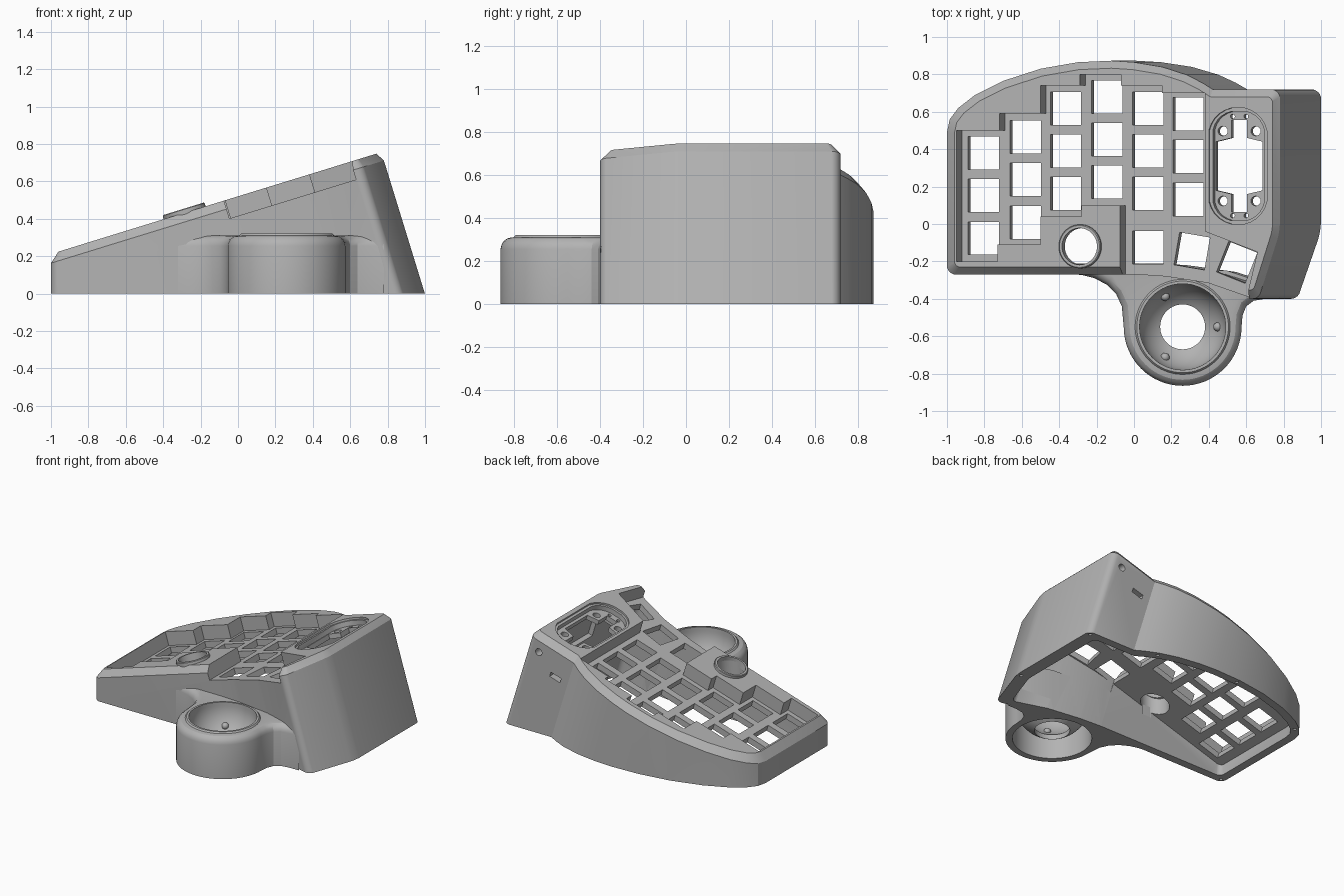
import bpy, bmesh, math
from mathutils import Vector, Matrix

cube = bpy.data.objects.get("Cube")
if cube:
    bpy.data.objects.remove(cube)

TILT = math.atan(0.308)
SLOPE, RISE = 0.308, 0.52
NORMAL = Vector((-math.sin(TILT), 0, math.cos(TILT)))

grey = bpy.data.materials.new("plain grey")
grey.use_nodes = True
grey.diffuse_color = (0.45, 0.45, 0.45, 1)
grey.node_tree.nodes["Principled BSDF"].inputs["Base Color"].default_value = grey.diffuse_color


# ---- helpers ----
def plane(x, y, d):
    """Point above (x, y) on the tilted deck plane, d along its normal."""
    return Vector((x, y, RISE + SLOPE * x + d / math.cos(TILT)))


def offset(pts, dist):
    """Inset a counter-clockwise outline."""
    out = []
    for i, p in enumerate(pts):
        p, a, b = Vector(p), Vector(pts[i - 1]), Vector(pts[(i + 1) % len(pts)])
        e, f = (p - a).normalized(), (b - p).normalized()
        n, m = Vector((-e.y, e.x)), Vector((-f.y, f.x))
        out.append(p + (n + m) * dist / (1 + n.dot(m)))
    return out


def fillet(pts, corners, r, steps=5):
    """Round the listed corners of an outline."""
    out = []
    for i, p in enumerate(pts):
        p = Vector(p)
        if i not in corners:
            out.append(p)
            continue
        a = p + (Vector(pts[i - 1]) - p).normalized() * r
        b = p + (Vector(pts[(i + 1) % len(pts)]) - p).normalized() * r
        for s in range(steps + 1):
            t = s / steps
            out.append(a * (1 - t) ** 2 + p * 1.2 * t * (1 - t) + (a + b) * 0.4 * t * (1 - t) + b * t * t)
    return out


def rect(cx, cy, w, h, r=0, turn=0):
    c, s = math.cos(turn), math.sin(turn)
    pts = [(cx + c * x - s * y, cy + s * x + c * y)
           for x, y in ((-w / 2, -h / 2), (w / 2, -h / 2), (w / 2, h / 2), (-w / 2, h / 2))]
    return fillet(pts, range(4), r) if r else pts


def circle(cx, cy, r, n=32):
    return [(cx + r * math.cos(2 * math.pi * i / n), cy + r * math.sin(2 * math.pi * i / n)) for i in range(n)]


def skin(bm, layers):
    """Quad strips through matching rings; returns the rings."""
    rings = [[bm.verts.new(p) for p in layer] for layer in layers]
    n = len(rings[0])
    for lo, hi in zip(rings, rings[1:]):
        for i in range(n):
            j = (i + 1) % n
            bm.faces.new((lo[i], lo[j], hi[j], hi[i]))
    return rings


def tilted(pts, base, lo, hi):
    """Layers of a prism along the deck normal; outline read on plane base."""
    return [[plane(x, y, base) + NORMAL * (d - base) for x, y in pts] for d in (lo, hi)]


def upright(pts, lo, hi):
    return [[Vector((x, y, z)) for x, y in pts] for z in (lo, hi)]


def finish(name, bm):
    bmesh.ops.triangulate(bm, faces=bm.faces[:])
    bmesh.ops.recalc_face_normals(bm, faces=bm.faces[:])
    me = bpy.data.meshes.new(name)
    bm.to_mesh(me)
    bm.free()
    ob = bpy.data.objects.new(name, me)
    bpy.context.collection.objects.link(ob)
    me.materials.append(grey)
    return ob


def solid(name, *parts):
    bm = bmesh.new()
    for layers in parts:
        rings = skin(bm, layers)
        bm.faces.new(rings[0][::-1])
        bm.faces.new(rings[-1])
    return finish(name, bm)


def lathe(name, profile, matrix):
    bm = bmesh.new()
    vs = [bm.verts.new((r, 0, z)) for r, z in profile]
    es = [bm.edges.new((vs[i - 1], vs[i])) for i in range(len(vs))]
    bmesh.ops.spin(bm, geom=vs + es, cent=(0, 0, 0), axis=(0, 0, 1), angle=2 * math.pi, steps=64)
    bmesh.ops.remove_doubles(bm, verts=bm.verts[:], dist=1e-4)
    bm.transform(matrix)
    return finish(name, bm)


def cut(ob, *cutters):
    bpy.context.view_layer.objects.active = ob
    for c in cutters:
        c.hide_render = True
        mod = ob.modifiers.new("cut", 'BOOLEAN')
        mod.operation, mod.solver, mod.object = 'DIFFERENCE', 'EXACT', c
        bpy.ops.object.modifier_apply(modifier=mod.name)


# ---- case body: tilted deck lofted to the ground ----
OUTLINE = [(-1, -.27), (0, -.27), (.15, -.28), (.38, -.315), (.662, -.413), (.78, -.04), (.78, .72),
           (.42, .72), (.365, .755), (.28, .798), (.15, .84), (0, .865), (-.12, .873), (-.3, .865),
           (-.5, .83), (-.7, .765), (-.85, .69), (-.94, .62), (-.985, .56), (-1, .49)]


def ring(inset, d, r):
    return [plane(p.x, p.y, d) for p in fillet(offset(OUTLINE, inset), (0, 4, 5, 6), r)]


def ground(points, z=0):
    """Drop deck points to the ground; walls lean out away from the low end."""
    return [Vector((p.x + SLOPE * (p.z - z) * min(1, (p.x + 1) / 0.9), p.y, z)) for p in points]


shoulder = ring(0, -0.047, 0.04)
body = solid("case_body", [ground(shoulder), shoulder, ring(0.04, 0, 0.025)])
inner = ring(0.06, -0.145, 0.03)
cavity = solid("cavity_cutter", [ground(inner, -0.02), inner])

# stepped key well, open at the thumb end
WELL = [(-.95, -.2), (-.73, -.2), (-.73, -.11), (-.5, -.11), (-.5, .04), (-.28, .04), (-.28, .1),
        (-.075, .1), (-.075, -.6), (.56, -.6), (.605, -.38), (.66, -.15), (.38, -.04), (.38, .7),
        (.15, .7), (.15, .74), (-.07, .74), (-.07, .8), (-.29, .8), (-.29, .74), (-.5, .74),
        (-.5, .59), (-.72, .59), (-.72, .5), (-.95, .5)]
well = solid("well_cutter", tilted(WELL, 0, -0.1, 0.2))

# key openings: six columns of three, plus a fanned thumb row
keys = [(x, top - 0.228 * row, 0) for x, top in
        ((-.805, .38), (-.58, .465), (-.365, .618), (-.145, .68), (.075, .618), (.29, .588)) for row in range(3)]
keys += [(.075, -.125, 0), (.31, -.145, -.17), (.55, -.205, -.38)]
key_holes = solid("key_cutter", *[tilted(rect(x, y, .165, .176, 0, a), -0.1, -0.22, -0.09) for x, y, a in keys])

# round control opening
dial_hole = solid("dial_cutter", upright(circle(-.285, -.12, .098, 48), 0.23, 0.7))

# module seat and pocket with cross-shaped opening and screw holes
MX, MY = .555, .31
seat = solid("seat_cutter", tilted(rect(MX, MY, .31, .62, .12), 0, -0.014, 0.1))
pocket = solid("pocket_cutter", tilted(rect(MX, MY, .275, .585, .1), 0, -0.05, 0.1))
under = solid("under_cutter", tilted(rect(MX, MY, .31, .6), 0, -0.3, -0.085))
quarter = [(.042, -.245), (.042, -.15), (.125, -.13), (.125, .13), (.042, .15), (.042, .245)]
cross = [(MX + .008 + x, MY + y) for x, y in quarter] + [(MX + .008 - x, MY - y) for x, y in quarter]
cross_hole = solid("cross_cutter", tilted(cross, -0.05, -0.2, 0))
screws = solid("screw_cutter", *[
    tilted(circle(MX + .008 + sx * dx, MY + sy * dy, r, 16), -0.05, -0.2, 0)
    for dx, dy, r in ((.088, .187, .026), (.036, .265, .012)) for sx in (-1, 1) for sy in (-1, 1)])

# socket and jack in the rear wall, screw holes along the bottom rim
port = [plane(x, 0, -0.25) for x in (.535, .62)]
slot = [[p + NORMAL * h + Vector((0, y, 0)) for p, h in
         ((port[0], 0), (port[1], 0), (port[1], .035), (port[0], .035))] for y in (.6, .8)]
jack = [[Vector((x, y, z)) for x, z in circle(.71, .605, .026, 20)] for y in (.6, .8)]
ports = solid("port_cutter", slot, jack)
rim = ground([plane(p.x, p.y, -0.05) for p in offset(OUTLINE, 0.03)])
rim_holes = solid("rim_cutter", *[upright(circle(rim[i].x, rim[i].y, .012, 12), -0.05, 0.03)
                                  for i in (0, 5, 6, 9, 13, 17)])

cut(body, cavity, well, key_holes, dial_hole, seat, pocket, under, cross_hole, screws, ports, rim_holes)

# ---- collar round the dial opening ----
frame = Matrix.Translation(plane(-.285, -.12, 0)) @ Matrix.Rotation(-TILT, 4, 'Y')
collar = lathe("dial_collar", [(.098, -.03), (.117, -.03), (.117, .018), (.112, .022), (.098, .022)], frame)

# ---- ball housing with flared neck, its back edge buried in the case wall ----
BX, BY, BR = .26, -.55, .315
arc = [(BX - BR * math.cos(a), BY - BR * math.sin(a)) for a in (math.pi * i / 32 for i in range(33))]
NECK = [(-.36, -.1), (-.36, -.268), (-.28, -.272), (-.21, -.29), (-.145, -.325), (-.095, -.375),
        (-.065, -.44)] + arc + [(.58, -.49), (.6, -.44), (.64, -.41), (.7, -.4), (.78, -.398), (.78, -.1)]


def neck(inset, z):
    front = [(p.x, min(p.y, -.245)) for p in offset(NECK, inset)[1:-1]]
    return [Vector((x, y, z)) for x, y in front + [(.74, -.33), (.5, -.25), (-.36, -.21)]]


bm = bmesh.new()
outer = skin(bm, [neck(i, z) for i, z in
                  ((0, 0), (0, .255), (.005, .275), (.015, .292), (.032, .305), (.055, .31))])
bore = skin(bm, [[(x, y, z) for x, y in circle(BX, BY, r, 64)]
                 for r, z in ((.268, 0), (.268, .26), (.245, .28), (.245, .31))])
for end in (0, -1):
    loops = [bm.edges.get((loop[i - 1], loop[i])) for loop in (outer[end], bore[end]) for i in range(len(loop))]
    bmesh.ops.triangle_fill(bm, edges=loops, use_beauty=True, normal=(0, 0, 1))
housing = finish("ball_housing", bm)


def bowl_arc(r, z0, r_min, steps=14):
    a0 = math.acos(r_min / r)
    return [(r * math.cos(a0 * (1 - i / steps)), z0 - r * math.sin(a0 * (1 - i / steps))) for i in range(steps + 1)]


# ---- ball bowl and its three bearing studs ----
profile = bowl_arc(.23, .295, .12) + [(.23, .32), (.245, .32), (.255, .309)] + bowl_arc(.262, .295, .12)[::-1]
bowl = lathe("ball_bowl", profile, Matrix.Translation((BX, BY, 0)))
bm = bmesh.new()
for k in range(3):
    a = 2 * math.pi * k / 3
    spot = Vector((BX + .188 * math.cos(a), BY + .188 * math.sin(a), .163))
    bmesh.ops.create_uvsphere(bm, u_segments=16, v_segments=10, radius=.024, matrix=Matrix.Translation(spot))
studs = finish("bearing_studs", bm)

# ---- clean up and shade ----
for c in [o for o in bpy.data.objects if o.name.endswith("_cutter")]:
    bpy.data.objects.remove(c)
for ob in (body, collar, housing, bowl, studs):
    bpy.ops.object.select_all(action='DESELECT')
    ob.select_set(True)
    bpy.context.view_layer.objects.active = ob
    bpy.ops.object.shade_smooth_by_angle(angle=math.radians(25))
